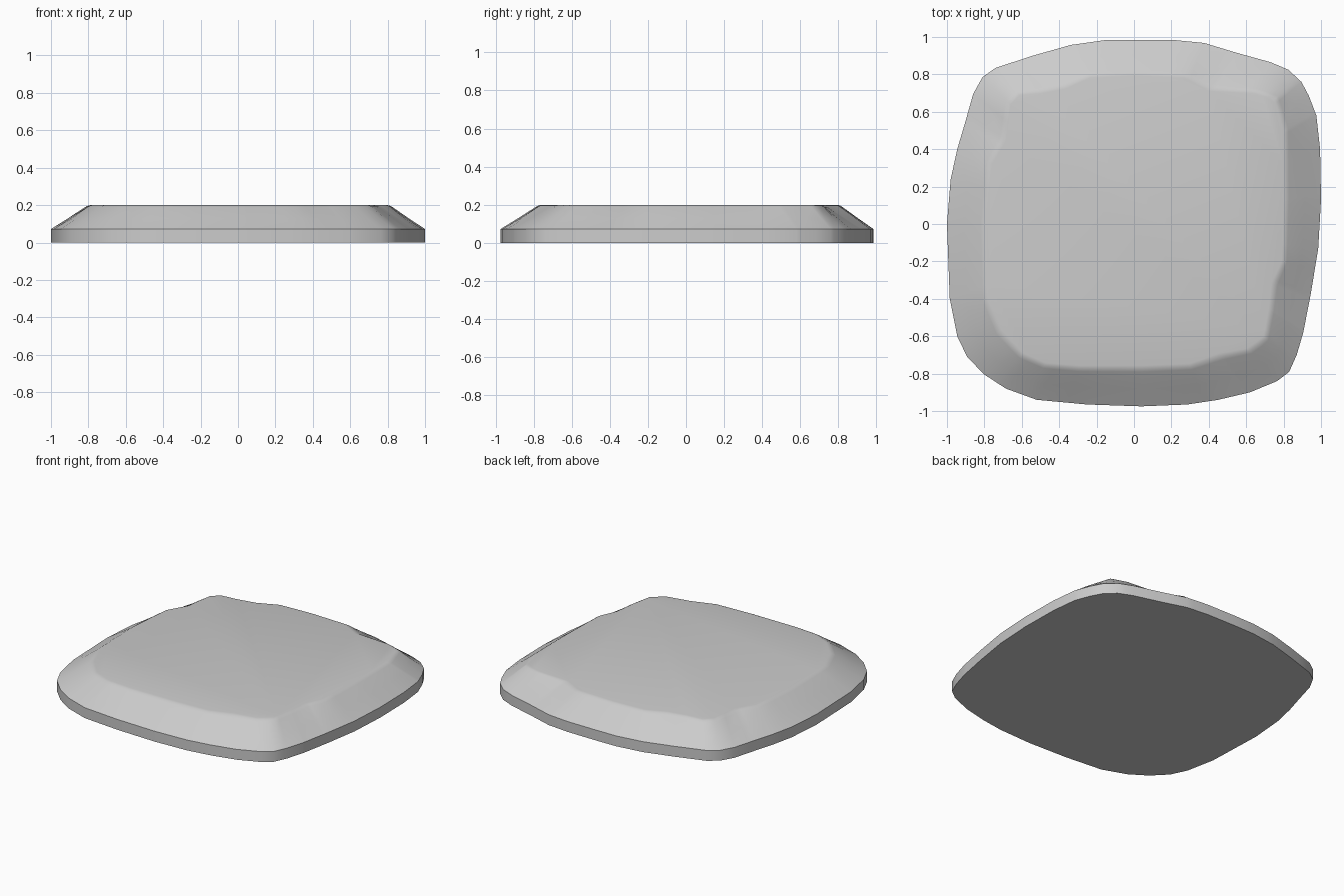
import bpy, bmesh, math

if "Cube" in bpy.data.objects:
    bpy.data.objects.remove(bpy.data.objects["Cube"])

# Outline of the base, counter-clockwise seen from above
outer = [(1, .13), (.995, .4), (.975, .58), (.935, .685), (.895, .76), (.825, .825),
         (.73, .865), (.55, .915), (.375, .968), (.22, .983), (0, .985), (-.155, .983),
         (-.34, .957), (-.54, .9), (-.74, .835), (-.81, .785), (-.86, .695), (-.905, .535),
         (-.945, .4), (-.98, .24), (-1, 0), (-.985, -.4), (-.945, -.6), (-.89, -.715),
         (-.8, -.805), (-.685, -.88), (-.52, -.94), (-.25, -.965), (.04, -.975),
         (.285, -.965), (.45, -.94), (.62, -.9), (.765, -.84), (.83, -.79), (.87, -.7),
         (.905, -.58), (.945, -.375), (.985, -.13)]
# Outline of the flat top
inner = [(.805, .13), (.805, .5), (.755, .67), (.647, .705), (.405, .72), (.27, .79),
         (0, .8), (-.235, .79), (-.37, .73), (-.5, .705), (-.62, .695), (-.67, .64),
         (-.69, .455), (-.77, .32), (-.795, 0), (-.785, -.4), (-.715, -.57), (-.6, -.695),
         (-.475, -.75), (-.29, -.765), (.04, -.765), (.3, -.755), (.46, -.7), (.62, -.67),
         (.7, -.605), (.727, -.455), (.743, -.32), (.797, -.2)]


def angle(p):
    return math.atan2(p[1], p[0]) % math.tau


def point_at(outline, a):
    """Where the ray at angle a crosses the closed outline."""
    dx, dy = math.cos(a), math.sin(a)
    for p, q in zip(outline, outline[1:] + outline[:1]):
        span = (angle(q) - angle(p)) % math.tau
        if (a - angle(p)) % math.tau <= span + 1e-9:
            ex, ey = q[0] - p[0], q[1] - p[1]
            r = (p[0] * ey - p[1] * ex) / (dx * ey - dy * ex)
            return r * dx, r * dy
    return outline[0]


# Shared angles, so every ring has matching vertices
angles = []
for a in sorted(angle(p) for p in outer + inner):
    if not angles or a - angles[-1] > .01:
        angles.append(a)
n = len(angles)

# Rings from bottom to top: (blend towards flat top, height)
profile = [(0, 0), (0, .072), (.45, .13), (.88, .188), (.95, .196), (1.04, .2)]
bm = bmesh.new()
rings = []
for t, z in profile:
    ring = []
    for a in angles:
        o, i = point_at(outer, a), point_at(inner, a)
        ring.append(bm.verts.new((o[0] + (i[0] - o[0]) * t, o[1] + (i[1] - o[1]) * t, z)))
    rings.append(ring)
for low, high in zip(rings, rings[1:]):
    for k in range(n):
        m = (k + 1) % n
        bm.faces.new((low[k], low[m], high[m], high[k]))
bm.faces.new(rings[0][::-1])
bm.faces.new(rings[-1])

mesh = bpy.data.meshes.new("stone_slab")
bm.to_mesh(mesh)
bm.free()
slab = bpy.data.objects.new("stone_slab", mesh)
bpy.context.collection.objects.link(slab)
bpy.context.view_layer.objects.active = slab
slab.select_set(True)
bpy.ops.object.shade_smooth_by_angle(angle=math.radians(30))
